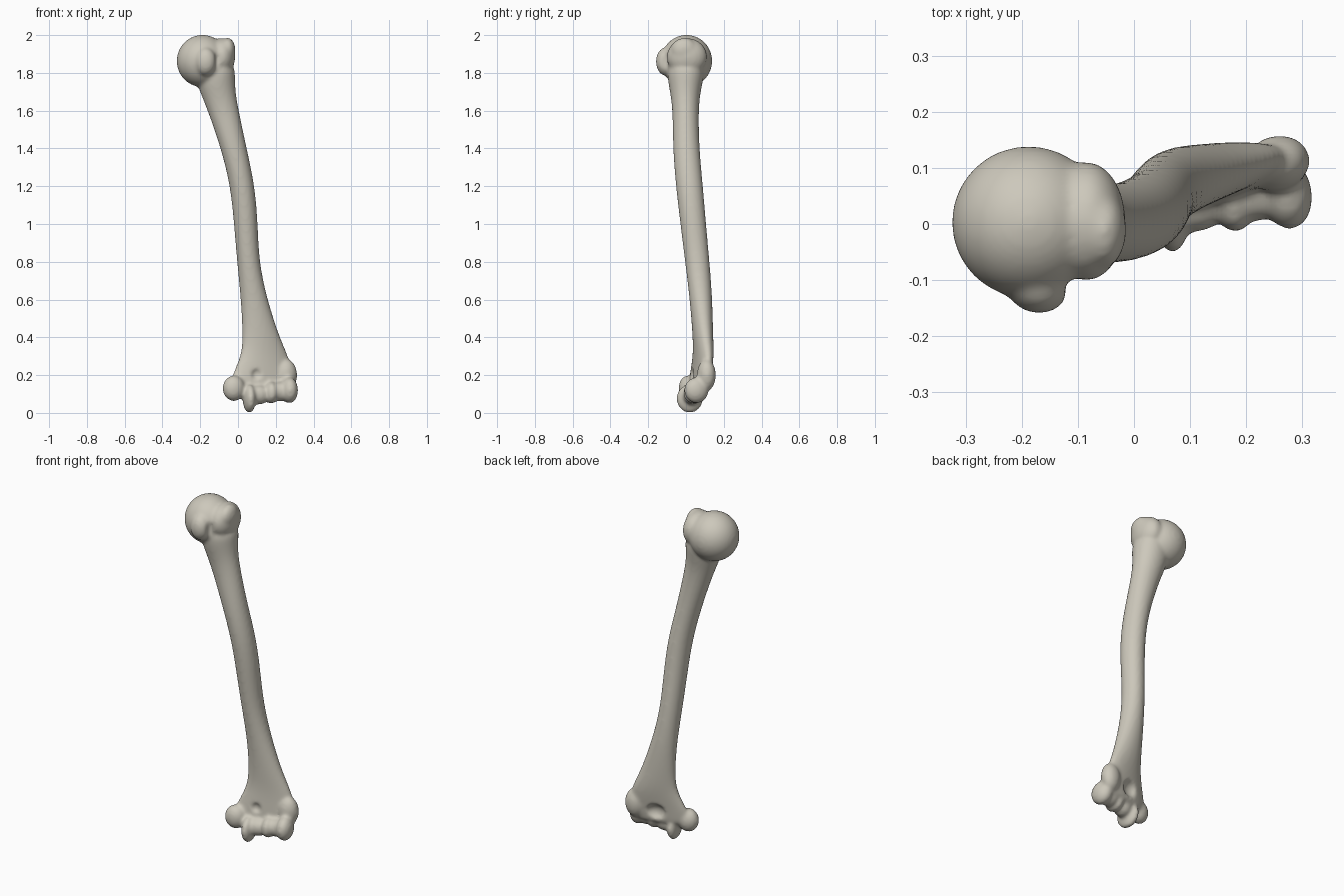
import bpy
import bmesh
from math import cos, sin, tau, radians
from mathutils import Matrix

cube = bpy.data.objects.get("Cube")
if cube:
    bpy.data.objects.remove(cube)

bone = bpy.data.materials.new("bone_beige")
bone.use_nodes = True
colour = (0.61, 0.58, 0.50, 1)
bone.diffuse_color = colour
bone.node_tree.nodes["Principled BSDF"].inputs["Base Color"].default_value = colour


def ellipsoid(bm, centre, radii, turn=0):
    matrix = (Matrix.Translation(centre) @ Matrix.Rotation(radians(turn), 4, "Z")
              @ Matrix.Diagonal((*radii, 1)))
    bmesh.ops.create_uvsphere(bm, u_segments=24, v_segments=14, radius=1, matrix=matrix)


def loft(bm, sections, sides=20):
    rings = []
    for z, x, y, wide, deep, turn in sections:
        t = radians(turn)
        ring = []
        for i in range(sides):
            u, v = wide * cos(tau * i / sides), deep * sin(tau * i / sides)
            ring.append(bm.verts.new((x + u * cos(t) - v * sin(t),
                                      y + u * sin(t) + v * cos(t), z)))
        rings.append(ring)
    for low, high in zip(rings, rings[1:]):
        for i in range(sides):
            j = (i + 1) % sides
            bm.faces.new((low[i], low[j], high[j], high[i]))
    bm.faces.new(rings[0][::-1])
    bm.faces.new(rings[-1])


def make_object(name, bm):
    mesh = bpy.data.meshes.new(name)
    bm.to_mesh(mesh)
    bm.free()
    obj = bpy.data.objects.new(name, mesh)
    bpy.context.collection.objects.link(obj)
    return obj


def remesh(obj, name):
    mod = obj.modifiers.new(name, "REMESH")
    mod.mode = "VOXEL"
    mod.voxel_size = 0.008


bm = bmesh.new()
# Shaft: height, centre x, centre y, half width, half depth, twist
loft(bm, [
    (0.10, 0.13, 0.07, 0.155, 0.030, 13),
    (0.14, 0.125, 0.07, 0.175, 0.036, 14),
    (0.20, 0.13, 0.077, 0.172, 0.040, 15),
    (0.30, 0.142, 0.093, 0.132, 0.047, 15),
    (0.40, 0.123, 0.09, 0.10, 0.053, 11),
    (0.60, 0.085, 0.08, 0.071, 0.061, 5),
    (0.80, 0.053, 0.06, 0.059, 0.066, 0),
    (1.00, 0.042, 0.038, 0.064, 0.069, 0),
    (1.20, 0.025, 0.018, 0.066, 0.073, 0),
    (1.40, -0.022, 0.0, 0.069, 0.071, 0),
    (1.60, -0.078, -0.002, 0.083, 0.069, 0),
    (1.70, -0.108, -0.004, 0.095, 0.081, 0),
    (1.78, -0.122, -0.002, 0.108, 0.10, 0),
    (1.86, -0.10, 0.0, 0.083, 0.095, 0),
])
# Ball head and the two tubercles beside it
ellipsoid(bm, (-0.188, 0.003, 1.863), (0.139, 0.138, 0.139))
ellipsoid(bm, (-0.085, 0.005, 1.885), (0.071, 0.108, 0.10))
ellipsoid(bm, (-0.055, -0.01, 1.92), (0.042, 0.07, 0.066))
ellipsoid(bm, (-0.172, -0.108, 1.86), (0.058, 0.052, 0.075), -15)
# Elbow joint: inner lip, groove, ridge, outer knob
ellipsoid(bm, (0.06, 0.02, 0.076), (0.034, 0.073, 0.077), 10)
ellipsoid(bm, (0.11, 0.035, 0.096), (0.06, 0.05, 0.052), 10)
ellipsoid(bm, (0.175, 0.043, 0.107), (0.036, 0.06, 0.059), 10)
ellipsoid(bm, (0.22, 0.055, 0.112), (0.06, 0.05, 0.052), 10)
ellipsoid(bm, (0.272, 0.055, 0.12), (0.046, 0.066, 0.069), 10)
# Inner and outer epicondyles
ellipsoid(bm, (-0.022, 0.01, 0.13), (0.061, 0.05, 0.068), 10)
ellipsoid(bm, (0.255, 0.108, 0.20), (0.06, 0.05, 0.085), 15)
upper_arm_bone = make_object("upper_arm_bone", bm)

# Hollows above the joint and the groove between the tubercles
bm = bmesh.new()
ellipsoid(bm, (0.115, 0.137, 0.175), (0.065, 0.055, 0.055), 15)
ellipsoid(bm, (0.10, 0.015, 0.205), (0.035, 0.032, 0.035), 10)
ellipsoid(bm, (0.225, 0.035, 0.22), (0.035, 0.022, 0.03), 10)
ellipsoid(bm, (-0.107, -0.118, 1.86), (0.016, 0.026, 0.085))
hollows = make_object("hollow_cutter", bm)
hollows.hide_render = True

sub = upper_arm_bone.modifiers.new("round", "SUBSURF")
sub.levels = sub.render_levels = 2
remesh(upper_arm_bone, "fuse")
cut = upper_arm_bone.modifiers.new("hollows", "BOOLEAN")
cut.operation = "DIFFERENCE"
cut.object = hollows
remesh(upper_arm_bone, "refuse")
smooth = upper_arm_bone.modifiers.new("soften", "SMOOTH")
smooth.factor = 0.5
smooth.iterations = 9

# Bake the modifiers, then drop the cutter
graph = bpy.context.evaluated_depsgraph_get()
baked = bpy.data.meshes.new_from_object(upper_arm_bone.evaluated_get(graph))
upper_arm_bone.modifiers.clear()
upper_arm_bone.data = baked
bpy.data.objects.remove(hollows)
baked.materials.clear()
baked.materials.append(bone)
baked.shade_smooth()
